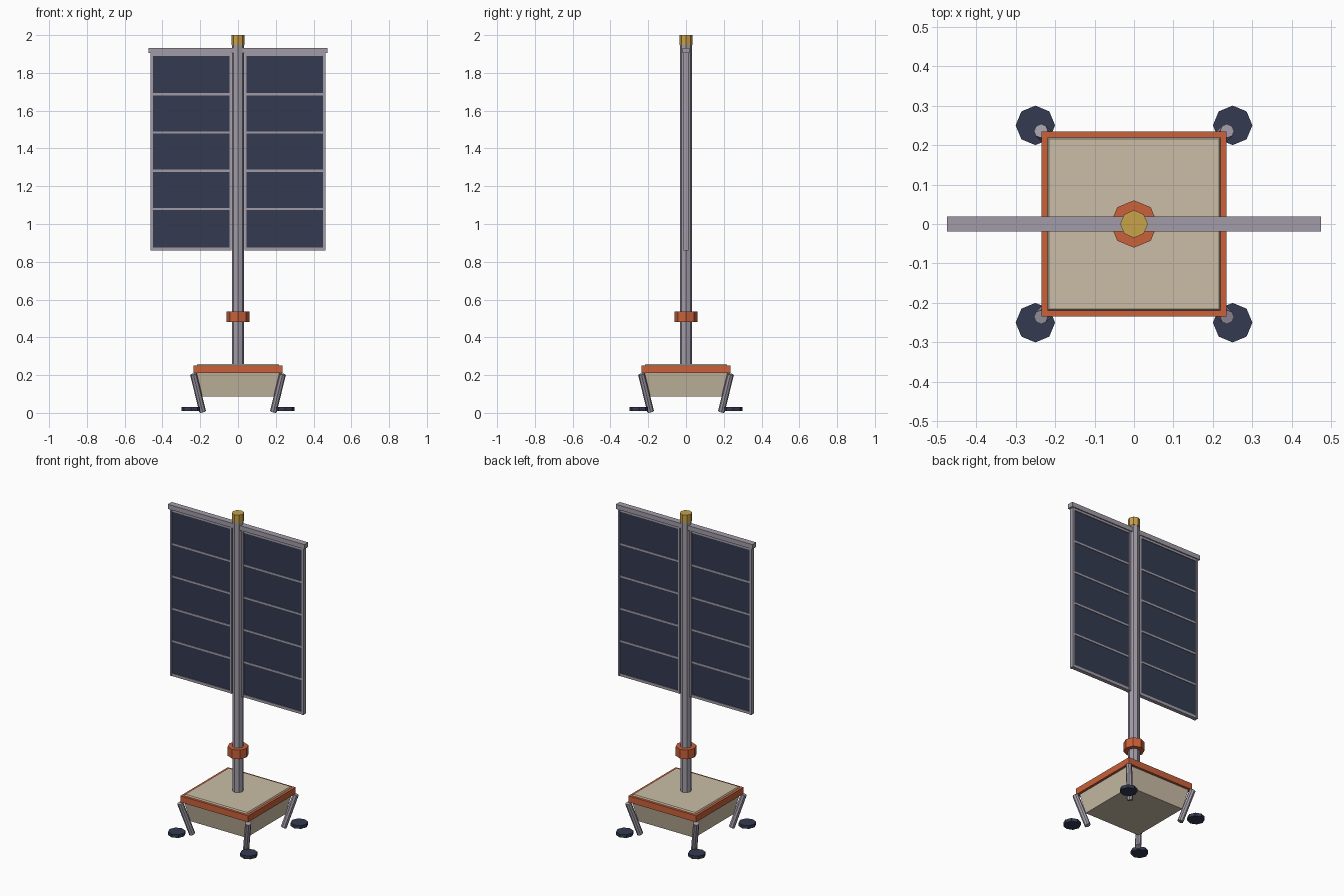
import bpy
from math import pi
from mathutils import Vector

cube = bpy.data.objects.get("Cube")
if cube:
    bpy.data.objects.remove(cube, do_unlink=True)


def material(name, r, g, b):
    m = bpy.data.materials.new(name)
    m.use_nodes = True
    m.diffuse_color = (r, g, b, 1)
    m.node_tree.nodes["Principled BSDF"].inputs["Base Color"].default_value = (r, g, b, 1)
    return m


GREY = material("grey metal", 0.36, 0.33, 0.39)
NAVY = material("dark navy", 0.034, 0.043, 0.08)
ORANGE = material("burnt orange", 0.58, 0.12, 0.043)
BEIGE = material("warm beige", 0.59, 0.51, 0.38)
GOLD = material("gold", 0.58, 0.36, 0.07)


def finish(name, mat):
    ob = bpy.context.object
    ob.name = ob.data.name = name
    ob.data.materials.append(mat)
    return ob


def box(name, mat, x, y, z):
    """Box from (min, max) pairs on each axis."""
    spans = (x, y, z)
    bpy.ops.mesh.primitive_cube_add(size=1, location=[(a + b) / 2 for a, b in spans])
    ob = finish(name, mat)
    size = Vector([abs(b - a) for a, b in spans])
    for v in ob.data.vertices:
        v.co *= size
    return ob


def tapered_box(name, mat, low, high, z):
    """Square block with half widths low and high at its two ends."""
    ob = box(name, mat, (-1, 1), (-1, 1), z)
    for v in ob.data.vertices:
        half = high if v.co.z > 0 else low
        v.co.x *= half
        v.co.y *= half
    return ob


def rod(name, mat, radius, start, end):
    """Eight-sided rod between two points."""
    a, b = Vector(start), Vector(end)
    bpy.ops.mesh.primitive_cylinder_add(vertices=8, radius=radius, depth=(b - a).length,
                                        location=(a + b) / 2)
    ob = finish(name, mat)
    ob.rotation_euler = Vector((0, 0, 1)).rotation_difference(b - a).to_euler()
    return ob


# Base housing
tapered_box("base_body", BEIGE, 0.195, 0.22, (0.087, 0.212))
tapered_box("base_rim", ORANGE, 0.235, 0.235, (0.21, 0.25))
tapered_box("base_lid", BEIGE, 0.222, 0.215, (0.245, 0.258))

# Inward-leaning legs and offset feet
for sx, side in ((1, "left"), (-1, "right")):
    for sy, end in ((-1, "front"), (1, "back")):
        rod(f"{end}_{side}_leg", GREY, 0.018,
            (sx * 0.187, sy * 0.187, 0.006), (sx * 0.236, sy * 0.236, 0.205))
        rod(f"{end}_{side}_foot", NAVY, 0.05,
            (sx * 0.25, sy * 0.25, 0.01), (sx * 0.25, sy * 0.25, 0.03))

# Mast with collar and cap
rod("mast", GREY, 0.033, (0, 0, 0.25), (0, 0, 1.95))
rod("mast_collar", ORANGE, 0.06, (0, 0, 0.48), (0, 0, 0.537))
rod("mast_cap", GOLD, 0.035, (0, 0, 1.948), (0, 0, 2))
box("top_beam", GREY, (-0.474, 0.474), (-0.019, 0.019), (1.904, 1.933))

# Framed panels either side of the mast
BOTTOM, TOP, ROWS = 0.876, 1.89, 5
INNER, OUTER = 0.046, 0.451
for sx, side in ((1, "left"), (-1, "right")):
    box(f"{side}_panel", NAVY, (sx * INNER, sx * OUTER), (-0.008, 0.008), (BOTTOM, TOP))
    box(f"{side}_outer_upright", GREY, (sx * OUTER, sx * 0.463), (-0.014, 0.014), (0.859, 1.906))
    box(f"{side}_inner_upright", GREY, (sx * 0.034, sx * INNER), (-0.014, 0.014), (0.859, 1.906))
    box(f"{side}_bottom_rail", GREY, (sx * INNER, sx * OUTER), (-0.012, 0.012), (0.859, BOTTOM))
    box(f"{side}_top_rail", GREY, (sx * INNER, sx * OUTER), (-0.012, 0.012), (TOP, 1.906))
    for i in range(1, ROWS):
        z = BOTTOM + (TOP - BOTTOM) * i / ROWS
        box(f"{side}_divider_{i}", GREY, (sx * INNER, sx * OUTER), (-0.011, 0.011),
            (z - 0.006, z + 0.006))
